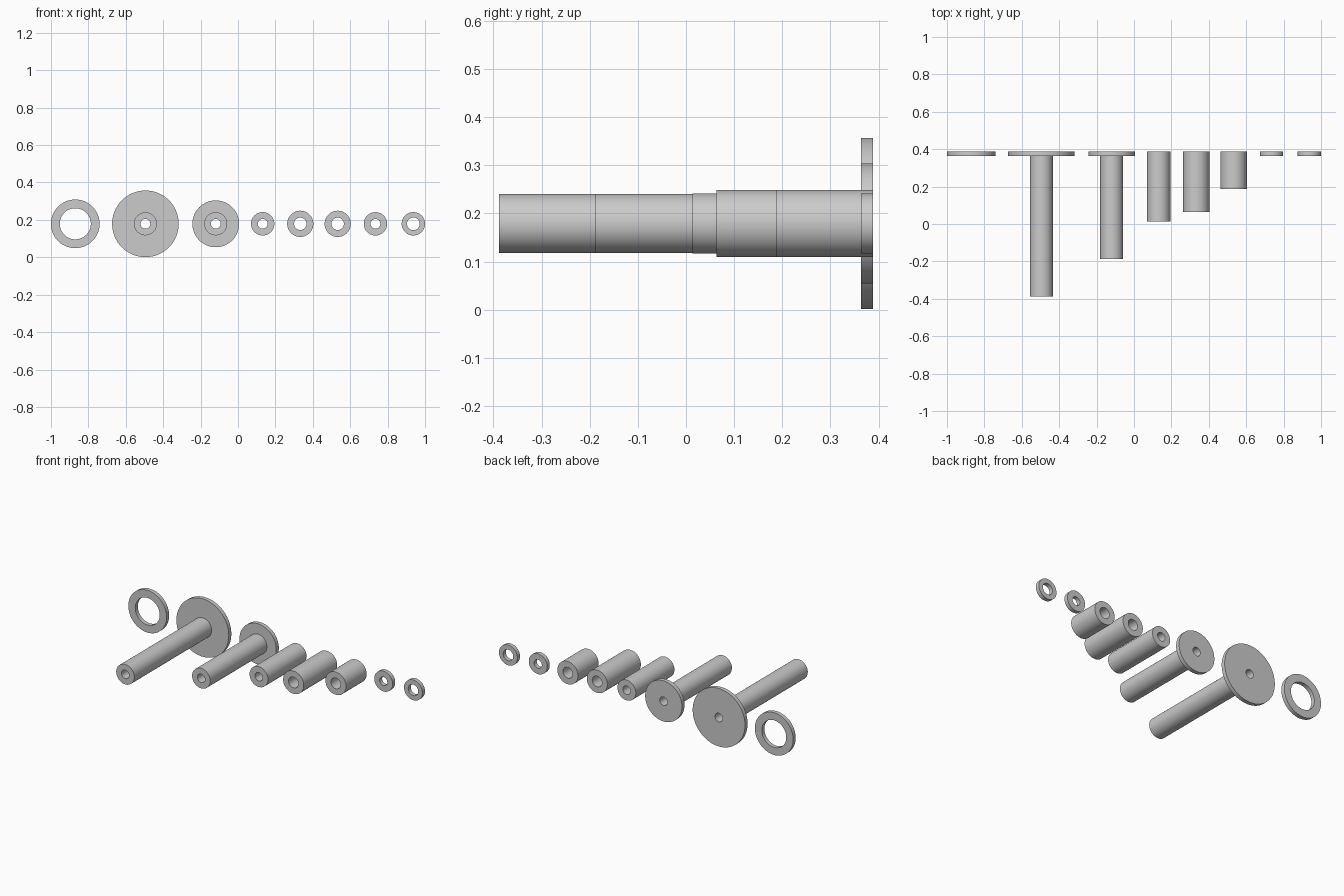
import bpy
import bmesh
import math
from mathutils import Vector

default = bpy.data.objects.get("Cube")
if default:
    bpy.data.objects.remove(default)

SEGMENTS = 96
AXIS_Z = 0.179      # shared height of every axis
BACK = 0.388        # shared rear plane
PLATE = 0.025       # thickness of flanges and washers


def lathe(name, x, profile):
    """Revolve a closed (radius, y) profile around an axis along y."""
    bm = bmesh.new()
    verts = [bm.verts.new((r, y, 0)) for r, y in profile]
    edges = [bm.edges.new((v, verts[i - 1])) for i, v in enumerate(verts)]
    bmesh.ops.spin(bm, geom=verts + edges, cent=Vector((0, 0, 0)),
                   axis=Vector((0, 1, 0)), angle=math.tau, steps=SEGMENTS)
    bmesh.ops.remove_doubles(bm, verts=bm.verts, dist=1e-5)
    bmesh.ops.recalc_face_normals(bm, faces=bm.faces)
    mesh = bpy.data.meshes.new(name)
    bm.to_mesh(mesh)
    bm.free()
    obj = bpy.data.objects.new(name, mesh)
    obj.location = (x, 0, AXIS_Z)
    bpy.context.collection.objects.link(obj)
    return obj


def tube(name, x, outer, bore, length):
    front = BACK - length
    return lathe(name, x, [(bore, front), (outer, front),
                           (outer, BACK), (bore, BACK)])


def flanged_tube(name, x, flange, outer, bore, length):
    front, step = BACK - length, BACK - PLATE
    return lathe(name, x, [(bore, front), (outer, front), (outer, step),
                           (flange, step), (flange, BACK), (bore, BACK)])


parts = [
    # Large ring and flanged shafts
    tube("large_ring", -0.87, 0.13, 0.083, PLATE),
    flanged_tube("long_flanged_shaft", -0.495, 0.178, 0.0615, 0.026, 0.776),
    flanged_tube("short_flanged_shaft", -0.119, 0.125, 0.0615, 0.026, 0.576),
    # Plain spacers
    tube("long_spacer", 0.132, 0.0625, 0.026, 0.375),
    tube("medium_spacer", 0.333, 0.07, 0.033, 0.325),
    tube("short_spacer", 0.533, 0.07, 0.033, 0.2),
    # Small washers
    tube("narrow_bore_washer", 0.735, 0.0625, 0.026, PLATE),
    tube("wide_bore_washer", 0.9375, 0.0625, 0.034, PLATE),
]

# Smooth round walls, crisp rims
bpy.ops.object.select_all(action="DESELECT")
for part in parts:
    part.select_set(True)
bpy.context.view_layer.objects.active = parts[0]
bpy.ops.object.shade_smooth_by_angle(angle=math.radians(30))
